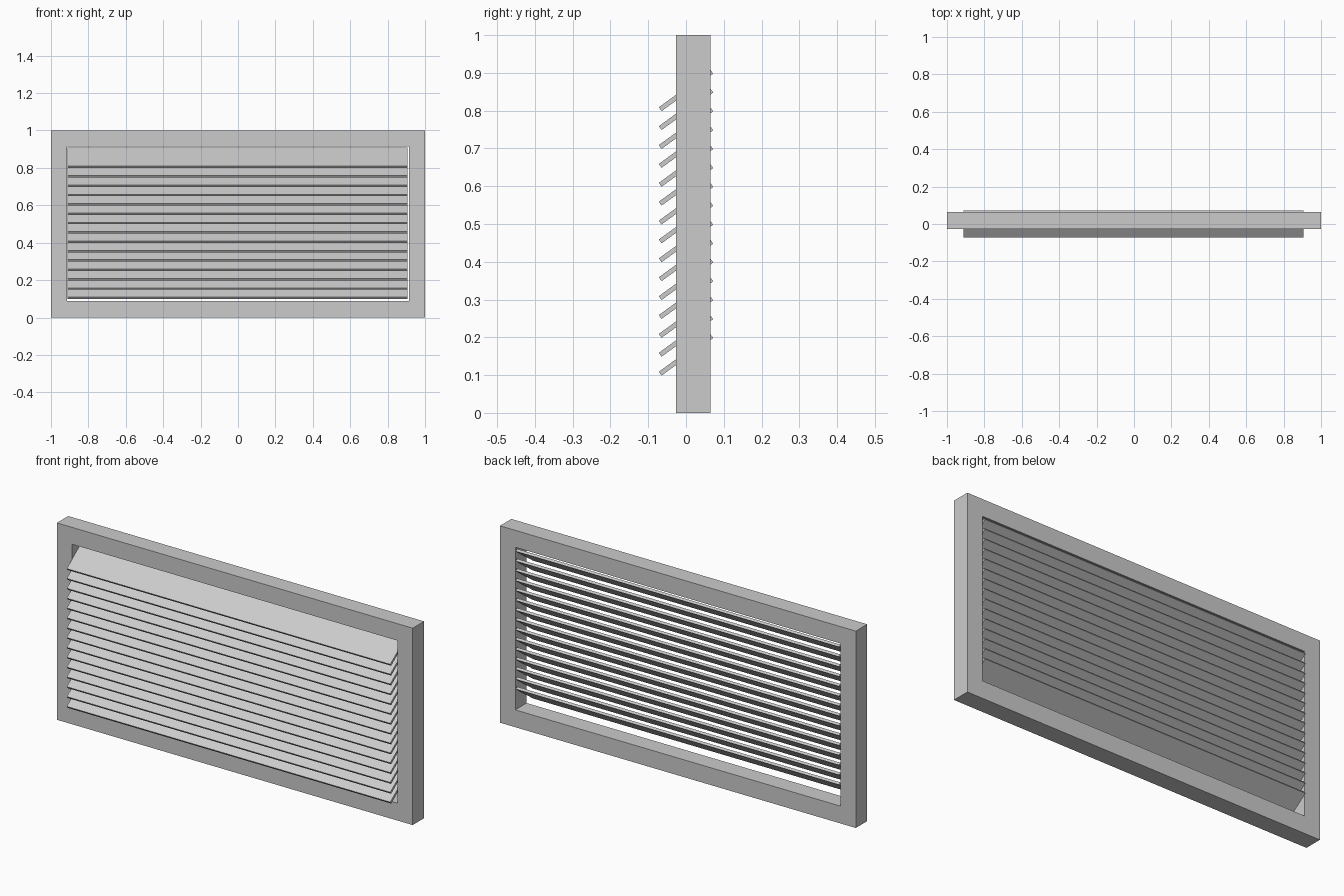
import bpy, bmesh, math

if "Cube" in bpy.data.objects:
    bpy.data.objects.remove(bpy.data.objects["Cube"])

# Mitred rectangular frame: four corner rings joined into a closed loop
Y0, Y1 = -0.026, 0.065
outer = (-1.0, 1.0, 0.0, 1.0)
inner = (-0.914, 0.914, 0.088, 0.914)


def ring(bm, rect, y):
    x0, x1, z0, z1 = rect
    return [bm.verts.new((x, y, z)) for x, z in ((x0, z0), (x1, z0), (x1, z1), (x0, z1))]


bm = bmesh.new()
rings = [ring(bm, outer, Y0), ring(bm, inner, Y0), ring(bm, inner, Y1), ring(bm, outer, Y1)]
for r in range(4):
    a, b = rings[r], rings[(r + 1) % 4]
    for i in range(4):
        j = (i + 1) % 4
        bm.faces.new((a[i], a[j], b[j], b[i]))
bmesh.ops.recalc_face_normals(bm, faces=bm.faces)
mesh = bpy.data.meshes.new("frame")
bm.to_mesh(mesh)
bm.free()
bpy.context.collection.objects.link(bpy.data.objects.new("frame", mesh))

# Tilted slats, low edge towards the front
COUNT, PITCH, TILT = 15, 0.05, math.radians(36)
for i in range(COUNT):
    bpy.ops.mesh.primitive_cube_add(size=1, location=(-0.003, 0, 0.1535 + i * PITCH),
                                    rotation=(TILT, 0, 0))
    slat = bpy.context.object
    slat.name = f"slat_{i + 1:02d}"
    slat.scale = (1.818, 0.169, 0.0125)
